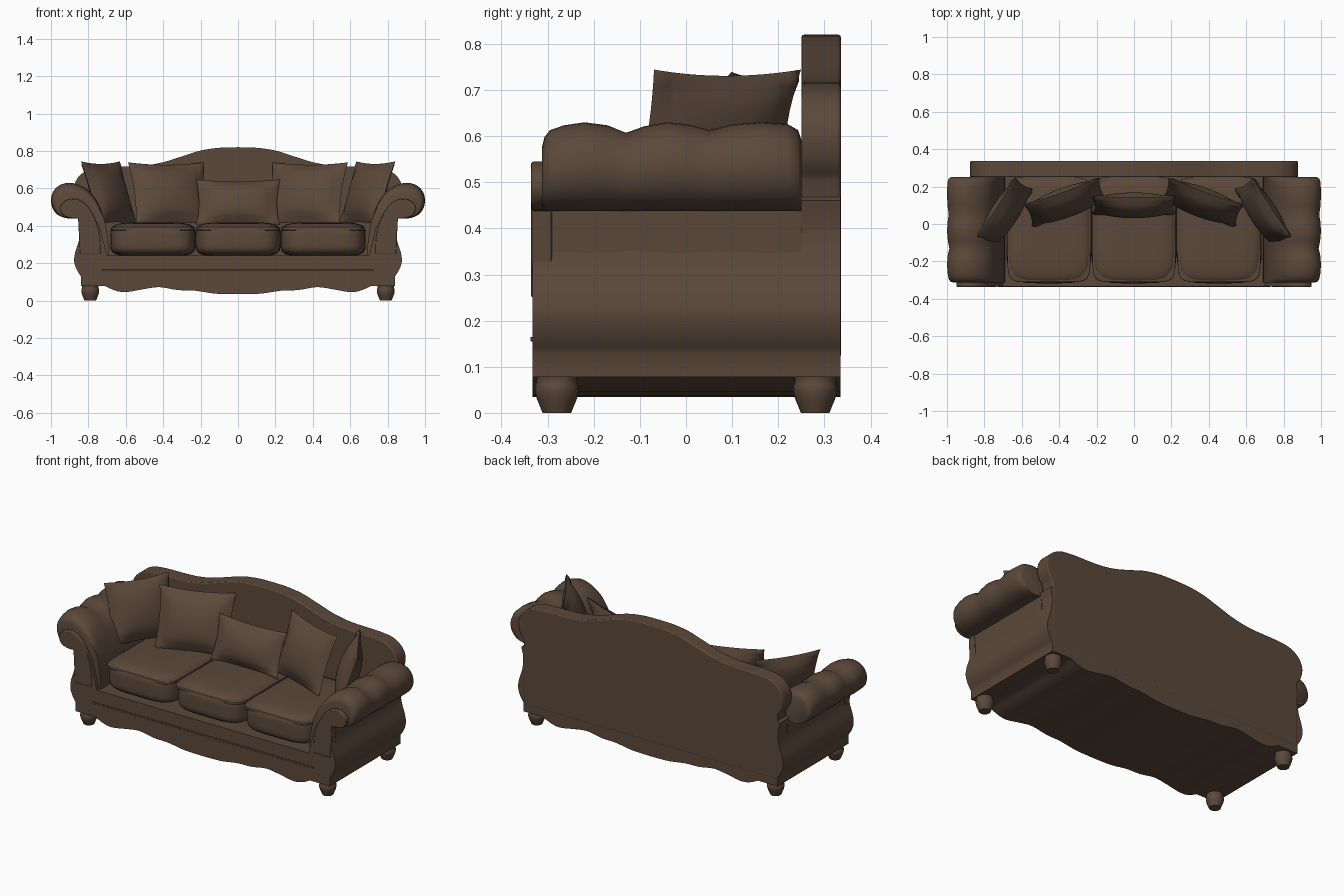
import bpy, bmesh, math
from mathutils import Vector

if "Cube" in bpy.data.objects:
    bpy.data.objects.remove(bpy.data.objects["Cube"])

brown = bpy.data.materials.new("dark brown fabric")
brown.diffuse_color = (0.105, 0.065, 0.043, 1)
brown.use_nodes = True
brown.node_tree.nodes["Principled BSDF"].inputs["Base Color"].default_value = brown.diffuse_color


def finish(bm, name, angle=35):
    bmesh.ops.recalc_face_normals(bm, faces=bm.faces)
    me = bpy.data.meshes.new(name)
    bm.to_mesh(me)
    bm.free()
    me.materials.append(brown)
    me.shade_smooth()
    me.set_sharp_from_angle(angle=math.radians(angle))
    ob = bpy.data.objects.new(name, me)
    bpy.context.collection.objects.link(ob)
    return ob


def spline(pts, n=4):
    """Smooth open curve through 2D points."""
    p = [Vector(q) for q in pts]
    p = [2 * p[0] - p[1]] + p + [2 * p[-1] - p[-2]]
    out = []
    for i in range(1, len(p) - 2):
        a, b, c, d = p[i - 1:i + 3]
        for k in range(n):
            t = k / n
            out.append(0.5 * (2 * b + (c - a) * t + (2 * a - 5 * b + 4 * c - d) * t * t
                              + (3 * b - a - 3 * c + d) * t ** 3))
    return out + [p[-2]]


def loft(name, sections, angle=35):
    """Join closed rings of 3D points and cap both ends."""
    bm = bmesh.new()
    rings = [[bm.verts.new(p) for p in s] for s in sections]
    for a, b in zip(rings, rings[1:]):
        for i in range(len(a)):
            j = (i + 1) % len(a)
            bm.faces.new((a[i], a[j], b[j], b[i]))
    bm.faces.new(rings[0])
    bm.faces.new(rings[-1])
    return finish(bm, name, angle)


def slab(name, outline, y0, y1, bevel=0.0):
    ob = loft(name, [[(x, y, z) for x, z in outline] for y in (y0, y1)])
    if bevel:
        m = ob.modifiers.new("soft edge", 'BEVEL')
        m.width, m.segments, m.limit_method = bevel, 2, 'ANGLE'
        m.angle_limit = math.radians(50)
    return ob


def mirrored(half):
    """Half outline starting and ending on x = 0 -> full outline."""
    return [tuple(p) for p in half] + [(-p[0], p[1]) for p in reversed(half) if p[0] > 1e-4]


# body with scalloped apron, bulging sides and low arm walls
apron = spline([(0, .034), (.12, .037), (.23, .053), (.32, .056), (.42, .072), (.5, .062),
                (.6, .045), (.66, .055), (.71, .078)], 3)
side = spline([(.84, .13), (.862, .165), (.876, .21), (.87, .26), (.848, .33), (.842, .4), (.855, .46)], 3)
slab("body", mirrored(apron + [Vector((.84, .078))] + side
                      + [Vector(q) for q in ((.80, .49), (.74, .40), (.70, .24), (0, .24))]), -.333, .335)

# camelback with rounded shoulders
crest = spline([(0, .82), (.1, .817), (.2, .802), (.3, .771), (.4, .74), (.5, .722), (.6, .717),
                (.7, .715), (.79, .703), (.85, .665), (.876, .61), (.868, .55), (.84, .505)], 4)
slab("camel_back", mirrored(crest + [Vector((.84, .40)), Vector((.84, .12)), Vector((0, .12))]), .25, .336, .006)

# moulding strip along the apron
slab("apron_moulding", [(-.73, .155), (.73, .155), (.73, .165), (-.73, .165)], -.337, -.32, .002)

# rolled arms with three bulges, and front scroll panels
arm = spline([(.69, .24), (.697, .34), (.72, .45), (.765, .55), (.825, .607), (.9, .63), (.962, .612),
              (.996, .565), (.996, .505), (.962, .457), (.9, .438), (.85, .445)], 3) + [Vector((.84, .24))]
bulges = [(-.312, .72), (-.307, .83), (-.295, .91), (-.265, .965), (-.22, 1), (-.17, .965), (-.13, .88),
          (-.09, .955), (-.04, 1), (.01, .97), (.05, .91), (.1, .975), (.16, 1), (.22, .98),
          (.243, .91), (.25, .8)]
scroll = spline([(.735, .25), (.738, .34), (.757, .42), (.80, .5), (.85, .538), (.9, .543), (.94, .52),
                 (.95, .485), (.93, .453), (.89, .44), (.855, .44)], 3) + [Vector((.845, .25))]
for s, side_name in ((1, "right"), (-1, "left")):
    rings = []
    for y, k in bulges:
        rings.append([(s * (.83 + (x - .83) * (k if x > .83 else 1) ** .6) if z > .44 else s * x, y,
                       .44 + (z - .44) * k if z > .44 else z) for x, z in arm])
    loft(side_name + "_rolled_arm", rings, 50)
    slab(side_name + "_scroll_panel", [(s * x, z) for x, z in scroll], -.336, -.29, .005)


# seat cushions as soft rounded boxes
def cushion(name, centre, half, n):
    bm = bmesh.new()
    bmesh.ops.create_cube(bm, size=2)
    bmesh.ops.subdivide_edges(bm, edges=bm.edges[:], cuts=13, use_grid_fill=True)
    for v in bm.verts:
        r = sum(abs(c) ** n for c in v.co) ** (-1 / n)
        v.co = Vector([centre[i] + half[i] * v.co[i] * r for i in range(3)])
    return finish(bm, name, 80)


for i in (-1, 0, 1):
    cushion("seat_cushion", (i * .455, -.03, .327), (.228, .287, .091), 5)
    # welt seam around the cushion
    cushion("cushion_welt", (i * .455, -.03, .385), (.222, .281, .012), 9)


# pillows with a flat flange
def pillow(name, loc, w, h, t, tilt, turn):
    N = 24
    bm = bmesh.new()
    for sgn in (-1, 1):
        g = []
        for a in range(N + 1):
            row = []
            for b in range(N + 1):
                u, v = 2 * a / N - 1, 2 * b / N - 1
                m = max(abs(u), abs(v))
                puff = max(0, 1 - (u / .87) ** 2) * max(0, 1 - (v / .87) ** 2)
                y = 0 if m > .99 else (.013 if m > .9 else .006) + t * puff ** .5
                row.append(bm.verts.new((u * w * (1 - .07 * (1 - v * v)), sgn * y,
                                         v * h * (1 - .08 * (1 - u * u)))))
            g.append(row)
        for a in range(N):
            for b in range(N):
                bm.faces.new((g[a][b], g[a + 1][b], g[a + 1][b + 1], g[a][b + 1]))
    bmesh.ops.remove_doubles(bm, verts=bm.verts, dist=1e-5)
    ob = finish(bm, name, 60)
    ob.location = loc
    ob.rotation_euler = (-math.radians(tilt), 0, math.radians(turn))


pillow("centre_pillow", (0, .10, .525), .225, .13, .055, 20, 0)
for s in (1, -1):
    pillow("large_pillow", (s * .365, .115, .572), .215, .178, .06, 20, -s * 20)
    pillow("corner_pillow", (s * .69, .06, .575), .19, .178, .055, 18, -s * 57)

# turned bun feet
foot = spline([(.031, 0), (.037, .015), (.045, .035), (.048, .055), (.044, .068), (.046, .085)], 2)
for x in (-.79, .79):
    for y in (-.28, .28):
        loft("bun_foot", [[(x + r * math.cos(k * math.pi / 10), y + r * math.sin(k * math.pi / 10), z)
                           for k in range(20)] for r, z in foot], 50)
